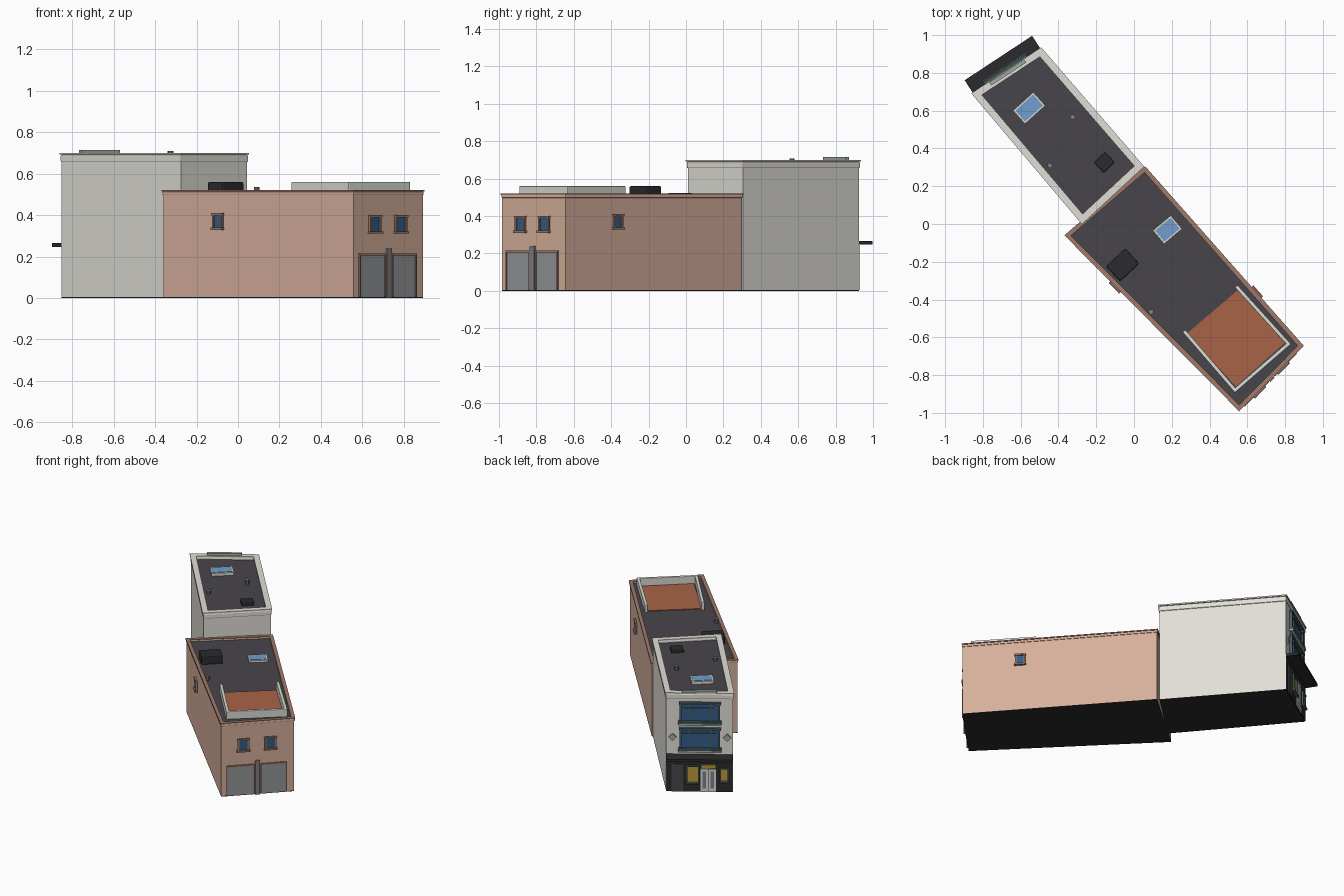
import bpy, bmesh, math
from mathutils import Vector

if "Cube" in bpy.data.objects:
    bpy.data.objects.remove(bpy.data.objects["Cube"])

def lin(c):
    return tuple((v / 12.92 if v < .04 else ((v + .055) / 1.055) ** 2.4) for v in c) + (1,)

MATS = {}
COLORS = dict(white=(.88, .87, .84), pink=(.84, .69, .61), brown=(.62, .48, .41), roof=(.28, .27, .29),
              black=(.17, .17, .18), glass=(.20, .36, .54), sky=(.45, .62, .80), deck=(.66, .39, .28),
              door=(.58, .59, .60), green=(.62, .67, .62), frame=(.28, .36, .38), gold=(.72, .60, .22),
              rail=(.85, .86, .83), vent=(.50, .50, .52))

def finish(name, bm, color, bevel=0):
    bmesh.ops.recalc_face_normals(bm, faces=bm.faces)
    me = bpy.data.meshes.new(name)
    bm.to_mesh(me)
    bm.free()
    ob = bpy.data.objects.new(name, me)
    bpy.context.collection.objects.link(ob)
    if color not in MATS:
        MATS[color] = bpy.data.materials.new(color)
        MATS[color].diffuse_color = lin(COLORS[color])
    me.materials.append(MATS[color])
    if bevel:
        m = ob.modifiers.new("bevel", 'BEVEL')
        m.width, m.segments = bevel, 2
    return ob

def prism(name, pts, z0, z1, color, bevel=0):
    bm = bmesh.new()
    lo = [bm.verts.new((p[0], p[1], z0)) for p in pts]
    hi = [bm.verts.new((p[0], p[1], z1)) for p in pts]
    bm.faces.new(lo)
    bm.faces.new(hi)
    for i in range(len(pts)):
        j = (i + 1) % len(pts)
        bm.faces.new((lo[i], lo[j], hi[j], hi[i]))
    return finish(name, bm, color, bevel)

def offset(pts, d):
    # mitred outward offset of a counter-clockwise outline
    out = []
    for i, p in enumerate(pts):
        a = (Vector(p) - Vector(pts[i - 1])).normalized()
        b = (Vector(pts[(i + 1) % len(pts)]) - Vector(p)).normalized()
        n1, n2 = Vector((a.y, -a.x)), Vector((b.y, -b.x))
        out.append(Vector(p) + (n1 + n2) * d / (1 + n1.dot(n2)))
    return out

def ring(name, pts, d_out, d_in, z0, z1, color, bevel=0):
    bm = bmesh.new()
    loops = [[bm.verts.new((p.x, p.y, z)) for p in offset(pts, d)]
             for d, z in ((d_out, z0), (d_out, z1), (d_in, z1), (d_in, z0))]
    for k in range(4):
        a, b = loops[k], loops[(k + 1) % 4]
        for i in range(len(pts)):
            j = (i + 1) % len(pts)
            bm.faces.new((a[i], a[j], b[j], b[i]))
    return finish(name, bm, color, bevel)

class Wall:
    """Facade frame: u is the fraction along the wall, d the distance outward."""
    def __init__(self, p, q):
        self.p, self.v = Vector(p), Vector(q) - Vector(p)
        t = self.v.normalized()
        self.t, self.n = t, Vector((t.y, -t.x))

    def at(self, u, d=0):
        return self.p + self.v * u + self.n * d

    def box(self, name, u0, u1, z0, z1, d0, d1, color, bevel=0):
        pts = [self.at(u0, d0), self.at(u0, d1), self.at(u1, d1), self.at(u1, d0)]
        return prism(name, pts, z0, z1, color, bevel)

    def window(self, name, u0, u1, z0, z1, trim, mullions=(), w=.009, d=.012, glass='glass'):
        e = w / self.v.length
        self.box(name + "_glass", u0, u1, z0, z1, -.002, d * .4, glass)
        self.box(name + "_jamb", u0, u0 + e, z0, z1, 0, d, trim)
        self.box(name + "_jamb", u1 - e, u1, z0, z1, 0, d, trim)
        self.box(name + "_head", u0 - e * .3, u1 + e * .3, z1 - w, z1, 0, d * 1.15, trim)
        self.box(name + "_sill", u0 - e * .5, u1 + e * .5, z0, z0 + w, 0, d * 1.5, trim)
        for m in mullions:
            c = u0 + (u1 - u0) * m
            self.box(name + "_mullion", c - e * .3, c + e * .3, z0, z1, 0, d * .8, trim)

def block(name, c, sx, sy, deg, z0, z1, color, bevel=0):
    a = math.radians(deg)
    x, y = Vector((math.cos(a), math.sin(a))) * sx / 2, Vector((-math.sin(a), math.cos(a))) * sy / 2
    c = Vector(c)
    return prism(name, [c - x - y, c + x - y, c + x + y, c - x + y], z0, z1, color, bevel)

def skylight(name, c, sx, sy, deg, z0, z1):
    block(name + "_frame", c, sx, sy, deg, z0, z1 - .003, 'rail')
    block(name + "_glass", c, sx - .018, sy - .018, deg, z0, z1, 'sky')

def vent(name, c, z0, z1, r=.014):
    pts = [(c[0] + r * math.cos(i * math.pi / 5), c[1] + r * math.sin(i * math.pi / 5)) for i in range(10)]
    prism(name, pts, z0, z1, 'vent')

# outlines, counter-clockwise
F, H, K, G = (-.85, .69), (-.275, .01), (.043, .305), (-.493, .925)
A, D, C, B = (-.36, -.06), (.557, -.983), (.891, -.645), (.058, .298)
white, pink = [F, H, K, G], [A, D, C, B]

# tall white building
prism("white_footing", white, 0, .005, 'black')
prism("white_walls", white, .005, .668, 'white')
prism("white_roof", offset(white, -.02), .66, .676, 'roof')
ring("white_cornice", white, .005, -.028, .655, .691, 'white', .006)
ring("white_coping", white, .008, -.030, .691, .70, 'white')

# low pink building
prism("pink_footing", pink, 0, .005, 'black')
prism("pink_walls", pink, .005, .498, 'pink')
prism("pink_roof", offset(pink, -.012), .49, .505, 'roof')
ring("pink_parapet", pink, .004, -.018, .497, .513, 'pink', .003)
ring("pink_coping", pink, .006, -.018, .513, .52, 'brown')

# rooftop fittings
skylight("white_skylight", (-.555, .614), .145, .095, 42, .67, .699)
block("white_roof_unit", (-.157, .326), .08, .075, 43, .67, .697, 'black', .006)
vent("white_vent_front", (-.325, .566), .67, .708)
vent("white_vent_side", (-.445, .31), .67, .698)
skylight("pink_skylight", (.177, -.03), .124, .093, 40, .50, .522)
block("pink_roof_unit", (-.06, -.217), .14, .11, 43, .50, .56, 'black', .008)
vent("pink_vent", (.09, -.465), .50, .535)

# roof terrace with a three-sided railing
prism("terrace_deck", [(.28, -.58), (.54, -.86), (.80, -.627), (.555, -.345)], .50, .51, 'deck')
path = [(.27, -.573), (.535, -.88), (.818, -.635), (.546, -.335)]
for i in range(3):
    w = Wall(path[i], path[i + 1])
    e = .008 / w.v.length
    w.box("terrace_railing", -e, 1 + e, .505, .56, -.01, .01, 'rail', .004)

# garage front and side windows of the pink building
garage = Wall(D, C)
for u0, u1 in ((.085, .44), (.555, .88)):
    garage.box("garage_door", u0, u1, .005, .205, -.002, .004, 'door')
    garage.box("garage_lintel", u0 - .015, u1 + .015, .205, .215, 0, .01, 'brown')
    for s in (u0 - .015, u1):
        garage.box("garage_jamb", s, s + .015, .005, .205, 0, .01, 'brown')
garage.box("garage_pillar", .462, .53, 0, .24, 0, .014, 'vent', .003)
for u in (.22, .595):
    garage.window("front_window", u, u + .16, .31, .40, 'brown', w=.011)
Wall(A, D).window("left_window", .265, .316, .328, .41, 'brown', w=.011)
Wall(C, B).window("right_window", .27, .322, .328, .41, 'brown', w=.011)

# shop front of the white building
shop = Wall(G, F)
shop.box("shop_panel", .005, .995, .005, .245, -.002, .006, 'black')
shop.box("shop_awning", 0, 1, .247, .265, 0, .085, 'black')
shop.box("side_door", .08, .25, .005, .20, 0, .012, 'roof')
shop.window("display_window", .30, .50, .06, .19, 'frame', glass='gold', d=.016)
shop.window("small_window", .80, .94, .07, .175, 'frame', glass='gold', d=.016)
shop.box("entrance_transom", .53, .74, .17, .195, 0, .012, 'gold')
for u in (.515, .635):
    shop.box("entrance_door", u, u + .113, .005, .165, 0, .014, 'rail')
    shop.box("entrance_pane", u + .03, u + .083, .03, .15, 0, .016, 'vent')

# two wide upper windows, ledges and raised centre coping
for z0, z1 in ((.30, .455), (.49, .635)):
    shop.window("bay_window", .20, .81, z0, z1, 'frame', (.22, .78), w=.014, d=.018)
    shop.box("bay_transom", .20, .81, z1 - .045, z1 - .038, 0, .014, 'frame')
    shop.box("bay_ledge", .18, .83, z0 - .012, z0, 0, .03, 'green')
shop.box("raised_coping", .24, .76, .70, .714, -.016, .004, 'green')

# diamond wall ornaments
for u in (.095, .915):
    bm = bmesh.new()
    s = .026
    rim = [(u, 0), (u, 1), (u, 2), (u, 3)]
    vs = []
    for d in (-.002, .01):
        row = []
        for k in range(4):
            a = k * math.pi / 2
            p = shop.at(u, d) + shop.t * s * math.cos(a)
            row.append(bm.verts.new((p.x, p.y, .385 + s * math.sin(a))))
        vs.append(row)
        bm.faces.new(row)
    for k in range(4):
        j = (k + 1) % 4
        bm.faces.new((vs[0][k], vs[0][j], vs[1][j], vs[1][k]))
    finish("diamond_ornament", bm, 'green')

for m in bpy.data.materials:
    if m.users and not m.is_grease_pencil:
        m.use_nodes = True
        m.node_tree.nodes["Principled BSDF"].inputs["Base Color"].default_value = m.diffuse_color
